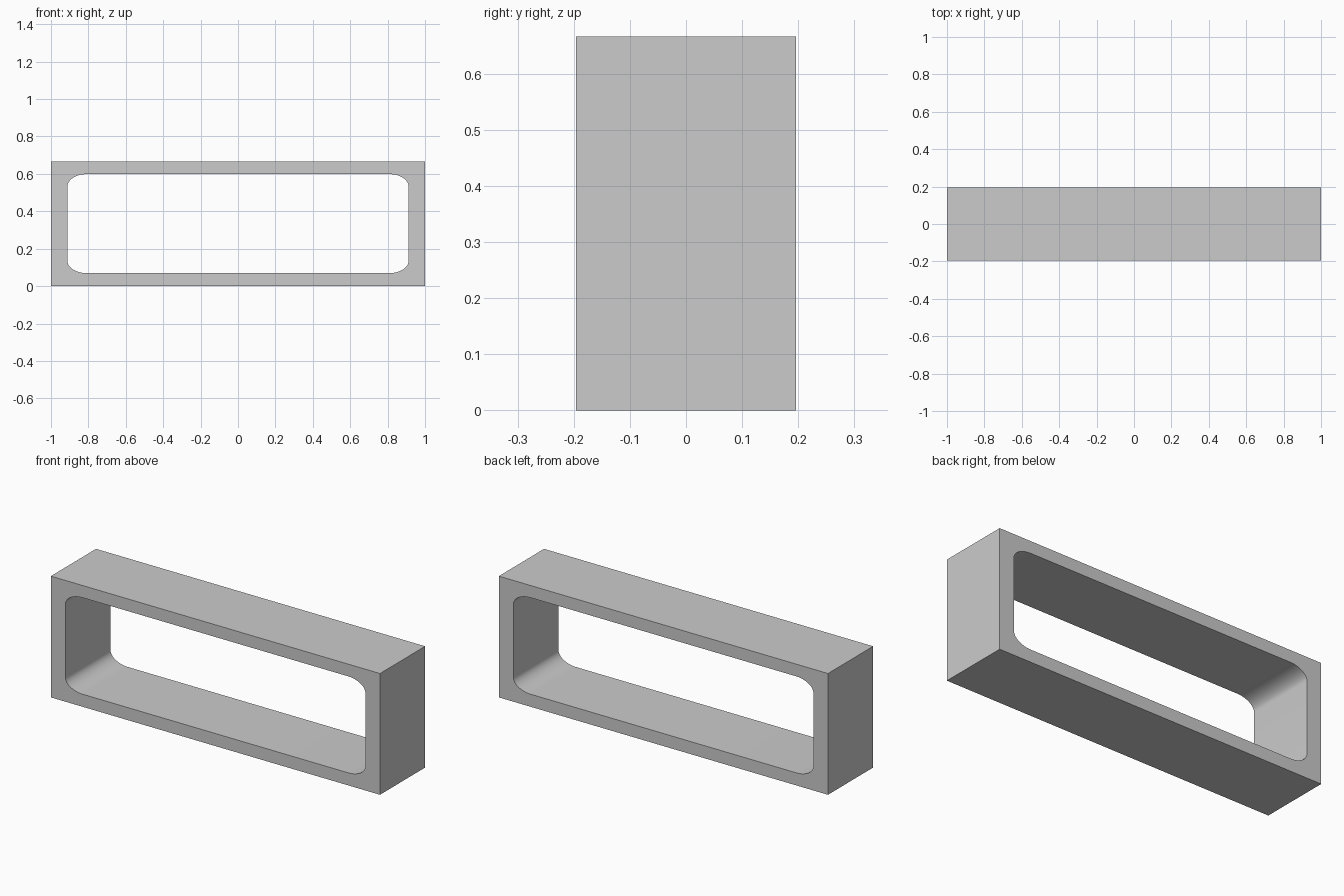
import bpy, bmesh, math

if "Cube" in bpy.data.objects:
    bpy.data.objects.remove(bpy.data.objects["Cube"])

W, D, H = 1.0, 0.196, 0.666            # half width, half depth, height
IX, Z0, Z1 = 0.912, 0.069, 0.599       # opening half width, bottom, top
RX, RZ, SEG = 0.105, 0.066, 12         # elliptical opening corners

bm = bmesh.new()

# Each corner: one outer vertex plus an arc of the opening (counter-clockwise)
outer, arcs = [], []
for i, (sx, sz) in enumerate([(1, 1), (-1, 1), (-1, -1), (1, -1)]):
    outer.append(bm.verts.new((sx * W, -D, H if sz > 0 else 0)))
    cx = sx * (IX - RX)
    cz = Z1 - RZ if sz > 0 else Z0 + RZ
    arc = []
    for k in range(SEG + 1):
        a = math.pi / 2 * (i + k / SEG)
        arc.append(bm.verts.new((cx + RX * math.cos(a), -D, cz + RZ * math.sin(a))))
    arcs.append(arc)

# Front face of the frame: corner fans and straight rails
for i in range(4):
    j = (i + 1) % 4
    for p, q in zip(arcs[i], arcs[i][1:]):
        bm.faces.new((outer[i], q, p))
    bm.faces.new((outer[i], outer[j], arcs[j][0], arcs[i][-1]))

# Extrude to full depth, keeping the front cap
geom = bmesh.ops.extrude_face_region(bm, geom=bm.faces[:], use_keep_orig=True)["geom"]
bmesh.ops.translate(bm, vec=(0, 2 * D, 0),
                    verts=[g for g in geom if isinstance(g, bmesh.types.BMVert)])
bmesh.ops.recalc_face_normals(bm, faces=bm.faces[:])

mesh = bpy.data.meshes.new("shelf_frame")
bm.to_mesh(mesh)
bm.free()
frame = bpy.data.objects.new("shelf_frame", mesh)
bpy.context.collection.objects.link(frame)

# Smooth the rounded opening, keep the box edges sharp
bpy.context.view_layer.objects.active = frame
frame.select_set(True)
bpy.ops.object.shade_smooth_by_angle(angle=math.radians(30))
